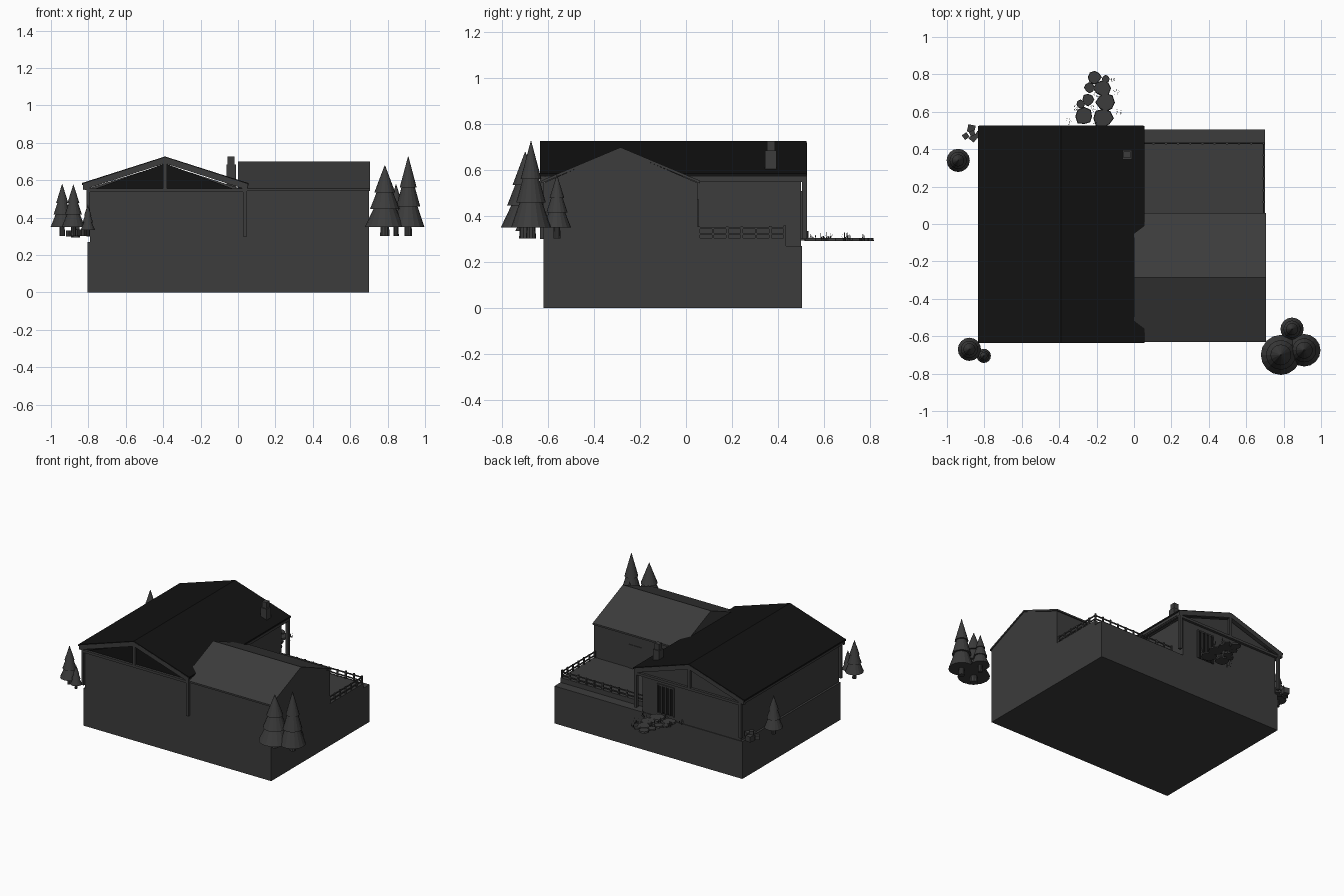
import bpy, bmesh, math, random
from mathutils import Vector

if "Cube" in bpy.data.objects:
    bpy.data.objects.remove(bpy.data.objects["Cube"])

random.seed(4)


def material(name, v):
    m = bpy.data.materials.new(name)
    m.diffuse_color = (v, v, v, 1)
    m.use_nodes = True
    m.node_tree.nodes["Principled BSDF"].inputs["Base Color"].default_value = m.diffuse_color
    return m


GREY = material("dark_grey", 0.045)
BLACK = material("black", 0.006)


def finish(name, bm, mat=GREY):
    bmesh.ops.recalc_face_normals(bm, faces=bm.faces)
    me = bpy.data.meshes.new(name)
    bm.to_mesh(me)
    bm.free()
    ob = bpy.data.objects.new(name, me)
    me.materials.append(mat)
    bpy.context.collection.objects.link(ob)
    return ob


def add_box(bm, lo, hi):
    vs = bmesh.ops.create_cube(bm, size=1)["verts"]
    for v in vs:
        v.co = Vector([lo[i] + (v.co[i] + 0.5) * (hi[i] - lo[i]) for i in range(3)])


def box(name, lo, hi, mat=GREY):
    bm = bmesh.new()
    add_box(bm, lo, hi)
    return finish(name, bm, mat)


def prism(name, profile, a, b, axis, mat=GREY):
    """Extrude a profile of (horizontal, z) points along x or y."""
    bm = bmesh.new()
    put = (lambda p: (a, p[0], p[1])) if axis == "x" else (lambda p: (p[0], a, p[1]))
    f = bm.faces.new([bm.verts.new(put(p)) for p in profile])
    ext = bmesh.ops.extrude_face_region(bm, geom=[f])["geom"]
    shift = Vector((b - a, 0, 0)) if axis == "x" else Vector((0, b - a, 0))
    bmesh.ops.translate(bm, vec=shift, verts=[g for g in ext if isinstance(g, bmesh.types.BMVert)])
    return finish(name, bm, mat)


def chevron(cx, half, ridge, eave, t):
    return [(cx - half, eave), (cx, ridge), (cx + half, eave),
            (cx + half, eave - t), (cx, ridge - t), (cx - half, eave - t)]


# Plinth and raised deck
box("plinth", (-0.805, -0.62, 0), (0.70, 0.505, 0.27))
box("deck", (0.0, 0.04, 0.27), (0.70, 0.435, 0.305))

# Main house: walls, black roof, end trusses
prism("main_walls", [(-0.79, 0.27), (0.0, 0.27), (0.0, 0.56), (-0.39, 0.685), (-0.79, 0.56)],
      -0.60, 0.50, "y")
box("front_wall", (-0.79, -0.62, 0.27), (0.0, -0.60, 0.545))
prism("front_gable", [(-0.79, 0.545), (0.0, 0.545), (-0.39, 0.69)], -0.615, -0.60, "y", BLACK)
prism("main_roof", chevron(-0.39, 0.445, 0.727, 0.585, 0.012), -0.635, 0.525, "y", BLACK)
prism("roof_lining", chevron(-0.39, 0.44, 0.716, 0.575, 0.02), -0.61, 0.51, "y")
for end, y in (("front", -0.636), ("back", 0.506)):
    prism(end + "_bargeboard", chevron(-0.39, 0.44, 0.722, 0.58, 0.032), y, y + 0.02, "y")
    box(end + "_tie_beam", (-0.80, y, 0.537), (0.03, y + 0.018, 0.555))
    box(end + "_king_post", (-0.40, y, 0.55), (-0.38, y + 0.018, 0.70))
    for side, x in (("left", -0.81), ("right", 0.028)):
        box(f"{end}_{side}_post", (x, y, 0.30), (x + 0.02, y + 0.02, 0.57))
for x in (-0.82, 0.03):
    box("eave_fascia", (x, -0.63, 0.548), (x + 0.015, 0.52, 0.578))

# Side wing with gable roof
prism("wing_walls", [(-0.62, 0.27), (0.05, 0.27), (0.05, 0.545), (-0.287, 0.69), (-0.62, 0.545)],
      0.0, 0.70, "x")
prism("wing_roof", chevron(-0.285, 0.345, 0.70, 0.555, 0.012), 0.0, 0.705, "x")

# Doors
box("deck_door", (0.32, 0.045, 0.305), (0.42, 0.054, 0.475))
bm = bmesh.new()
for i in range(5):
    x = -0.26 + i * 0.032
    add_box(bm, (x, 0.495, 0.30), (x + 0.01, 0.508, 0.51))
add_box(bm, (-0.26, 0.495, 0.50), (-0.122, 0.508, 0.51))
finish("back_door_frame", bm)
box("back_door_glass", (-0.255, 0.495, 0.30), (-0.125, 0.502, 0.505), BLACK)

# Chimney
box("chimney", (-0.062, 0.345, 0.56), (-0.012, 0.395, 0.685))
box("chimney_cap", (-0.055, 0.352, 0.685), (-0.019, 0.388, 0.728))


# Railing around the deck
def railing(name, start, end, n):
    a, b = Vector(start), Vector(end)
    bm = bmesh.new()
    for i in range(n + 1):
        p = a.lerp(b, i / n)
        h = 0.357 + random.uniform(-0.004, 0.004)
        add_box(bm, (p.x - 0.005, p.y - 0.005, 0.30), (p.x + 0.005, p.y + 0.005, h))
    for z in (0.318, 0.344):
        add_box(bm, (a.x - 0.003, a.y - 0.003, z), (b.x + 0.003, b.y + 0.003, z + 0.008))
    finish(name, bm)


railing("side_railing", (0.692, 0.055, 0), (0.692, 0.43, 0), 6)
railing("back_railing", (0.04, 0.43, 0), (0.692, 0.43, 0), 10)


# Conifers: trunk and three flaring tiers
def tree(x, y, r, top):
    bm = bmesh.new()
    base = 0.335 if r < 0.05 else 0.35
    h = top - base

    def cone(r1, r2, z1, z2, n=16):
        vs = bmesh.ops.create_cone(bm, cap_ends=True, segments=n, radius1=r1, radius2=r2,
                                   depth=z2 - z1)["verts"]
        bmesh.ops.translate(bm, vec=(x, y, (z1 + z2) / 2), verts=vs)

    cone(r * 0.25, r * 0.22, 0.302, base + 0.01, 10)
    for r1, r2, f1, f2 in ((1, 0.5, 0, 0.34), (0.74, 0.33, 0.29, 0.63), (0.52, 0.01, 0.56, 1)):
        cone(r * r1, r * r2, base + h * f1, base + h * f2)
    finish("tree", bm)


for t in ((0.785, -0.70, 0.107, 0.68), (0.91, -0.675, 0.087, 0.728), (0.845, -0.562, 0.062, 0.58),
          (-0.88, -0.67, 0.062, 0.577), (-0.803, -0.705, 0.038, 0.47), (-0.94, 0.34, 0.062, 0.58)):
    tree(*t)

# Stepping stones: flat irregular slabs
STONES = [(-0.21, 0.785, 0.038), (-0.24, 0.73, 0.03), (-0.15, 0.775, 0.022), (-0.17, 0.725, 0.05),
          (-0.15, 0.65, 0.055), (-0.245, 0.665, 0.035), (-0.285, 0.64, 0.026),
          (-0.265, 0.575, 0.05), (-0.165, 0.565, 0.055)]
for x, y, r in STONES:
    bm = bmesh.new()
    vs = bmesh.ops.create_cone(bm, cap_ends=True, segments=8, radius1=r, radius2=r * 0.93,
                               depth=0.012)["verts"]
    for i in range(8):
        k = random.uniform(0.8, 1.05)
        for v in vs:
            if round(math.atan2(v.co.y, v.co.x) / (math.pi / 4)) % 8 == i:
                v.co.x *= k
                v.co.y *= k
    bmesh.ops.translate(bm, vec=(x, y, 0.298), verts=vs)
    finish("stepping_stone", bm)

# Grass tufts: thin blades
for x, y in ((-0.115, 0.77), (-0.095, 0.705), (-0.085, 0.60), (-0.35, 0.55), (-0.20, 0.69),
             (-0.22, 0.62), (-0.31, 0.62), (-0.21, 0.53)):
    bm = bmesh.new()
    for i in range(9):
        a, d = random.uniform(0, 6.28), random.uniform(0.003, 0.016)
        p = Vector((x + d * math.cos(a), y + d * math.sin(a), 0.292))
        w = Vector((-math.sin(a), math.cos(a), 0)) * 0.003
        tip = p + Vector((math.cos(a) * 0.005, math.sin(a) * 0.005, random.uniform(0.02, 0.042)))
        bm.faces.new([bm.verts.new(q) for q in (p - w, p + w, tip)])
    finish("grass_tuft", bm)

# Stacked logs by the back left corner
for x, y, z, s in ((-0.90, 0.47, 0.315, 0.03), (-0.86, 0.46, 0.32, 0.035), (-0.87, 0.51, 0.315, 0.04),
                   (-0.83, 0.475, 0.32, 0.035), (-0.865, 0.485, 0.345, 0.028)):
    ob = box("log_block", (-s / 2,) * 3, (s / 2,) * 3)
    ob.location = (x, y, z)
    ob.rotation_euler = (0, 0, random.uniform(0, 1.5))
